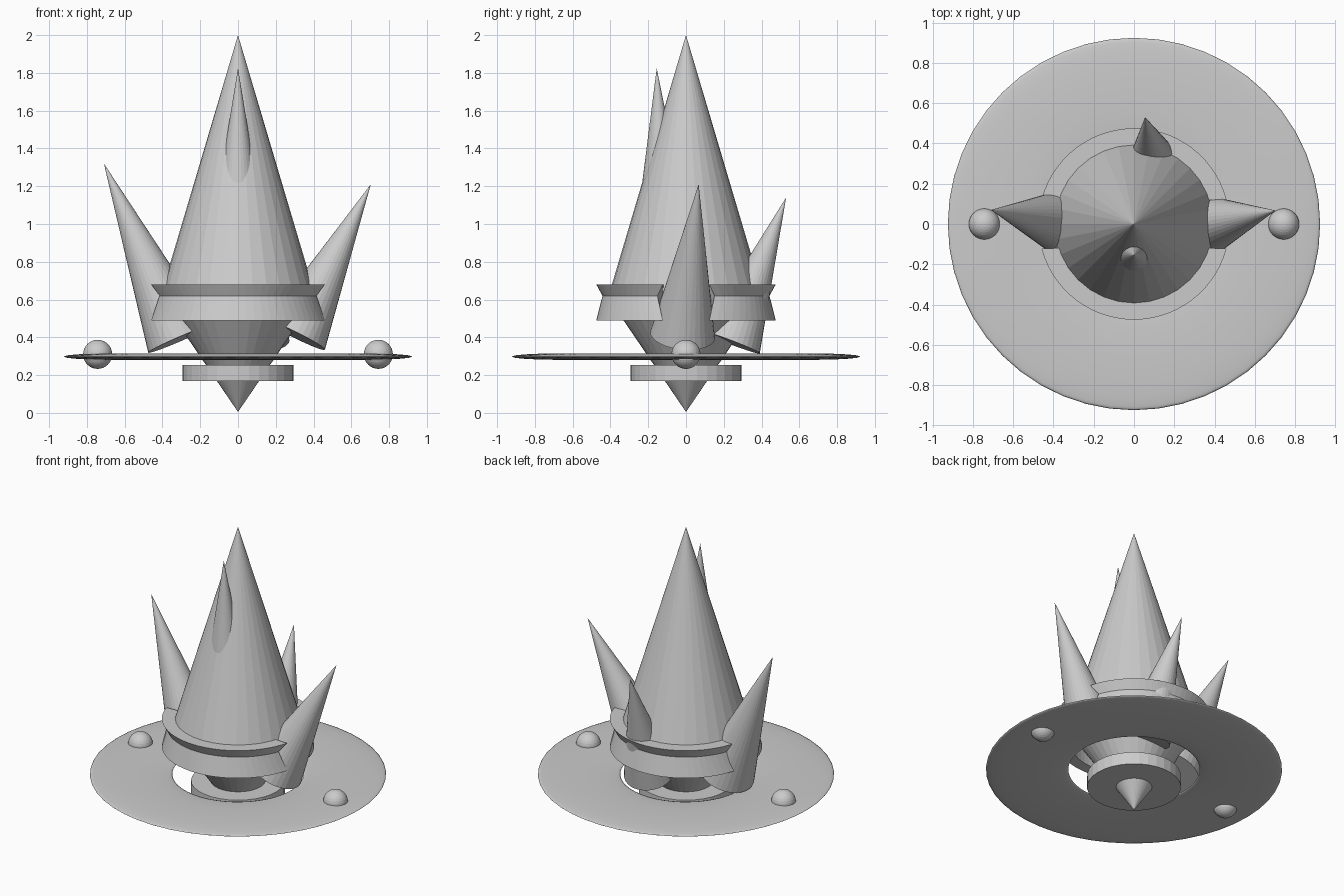
import bpy, bmesh, math
from mathutils import Vector

if "Cube" in bpy.data.objects:
    bpy.data.objects.remove(bpy.data.objects["Cube"])

grey = bpy.data.materials.new("plain grey")
grey.diffuse_color = (0.6, 0.6, 0.6, 1)
grey.use_nodes = True
grey.node_tree.nodes["Principled BSDF"].inputs["Base Color"].default_value = grey.diffuse_color


def finish(obj, name):
    obj.name = name
    obj.data.materials.clear()
    obj.data.materials.append(grey)
    return obj


def cone(name, base, tip, r, sides=32):
    """Closed cone running from a base centre to a tip."""
    base, tip = Vector(base), Vector(tip)
    axis = tip - base
    bpy.ops.mesh.primitive_cone_add(vertices=sides, radius1=r, radius2=0, depth=axis.length,
                                    location=(base + tip) / 2,
                                    rotation=axis.to_track_quat('Z', 'Y').to_euler())
    return finish(bpy.context.object, name)


# Main body: tall cone above, inverted cone below
cone("upper_body", (0, 0, 0.61), (0, 0, 2.0), 0.413)
cone("lower_body", (0, 0, 0.61), (0, 0, 0.005), 0.413)

# Leaning spikes around the body: base centre, tip, radius
spikes = {
    "left_spike": ((-0.31, 0.0, 0.39), (-0.71, 0.07, 1.32), 0.18),
    "right_spike": ((0.306, -0.018, 0.411), (0.703, 0.067, 1.21), 0.172),
    "back_spike": ((0.11, 0.238, 0.373), (0.055, 0.53, 1.14), 0.163),
    "front_spike": ((0, -0.124, 0.97), (0, -0.155, 1.825), 0.14),
}
for name, (base, tip, r) in spikes.items():
    cone(name, base, tip, r)

# Collar near the bottom
bpy.ops.mesh.primitive_cylinder_add(vertices=32, radius=0.293, depth=0.084,
                                    location=(0, 0, 0.212))
finish(bpy.context.object, "collar")

# Flattened ring around the body
bpy.ops.mesh.primitive_torus_add(major_radius=0.667, minor_radius=0.257,
                                 major_segments=48, minor_segments=16,
                                 location=(0, 0, 0.298))
ring = finish(bpy.context.object, "flat_ring")
ring.scale.z = 0.067
bpy.ops.object.shade_smooth()

# Balls set in the ring
for name, x in (("left_ball", -0.743), ("right_ball", 0.743)):
    bpy.ops.mesh.primitive_uv_sphere_add(segments=32, ring_count=16, radius=0.077,
                                         location=(x, 0, 0.31))
    finish(bpy.context.object, name)


def belt(name, facing):
    """Half belt with a V groove, swept around the body; open at the sides."""
    # radius, height, gap angle at each end
    profile = [(0.475, 0.49, 15), (0.442, 0.62, 20), (0.475, 0.68, 15),
               (0.385, 0.68, 18), (0.40, 0.61, 18), (0.40, 0.49, 18)]
    bm = bmesh.new()
    steps, n = 28, len(profile)
    rows = []
    for i in range(steps + 1):
        t = 2 * i / steps - 1
        row = []
        for r, z, gap in profile:
            a = math.radians(facing + t * (90 - gap))
            row.append(bm.verts.new((r * math.cos(a), r * math.sin(a), z)))
        rows.append(row)
    for a, b in zip(rows, rows[1:]):
        for j in range(n):
            k = (j + 1) % n
            bm.faces.new((a[j], b[j], b[k], a[k]))
    bm.faces.new(rows[0])
    bm.faces.new(rows[-1])
    bmesh.ops.recalc_face_normals(bm, faces=bm.faces)
    mesh = bpy.data.meshes.new(name)
    bm.to_mesh(mesh)
    bm.free()
    obj = bpy.data.objects.new(name, mesh)
    bpy.context.collection.objects.link(obj)
    finish(obj, name)


# Two belt halves, front and back
belt("front_belt", -90)
belt("back_belt", 90)
